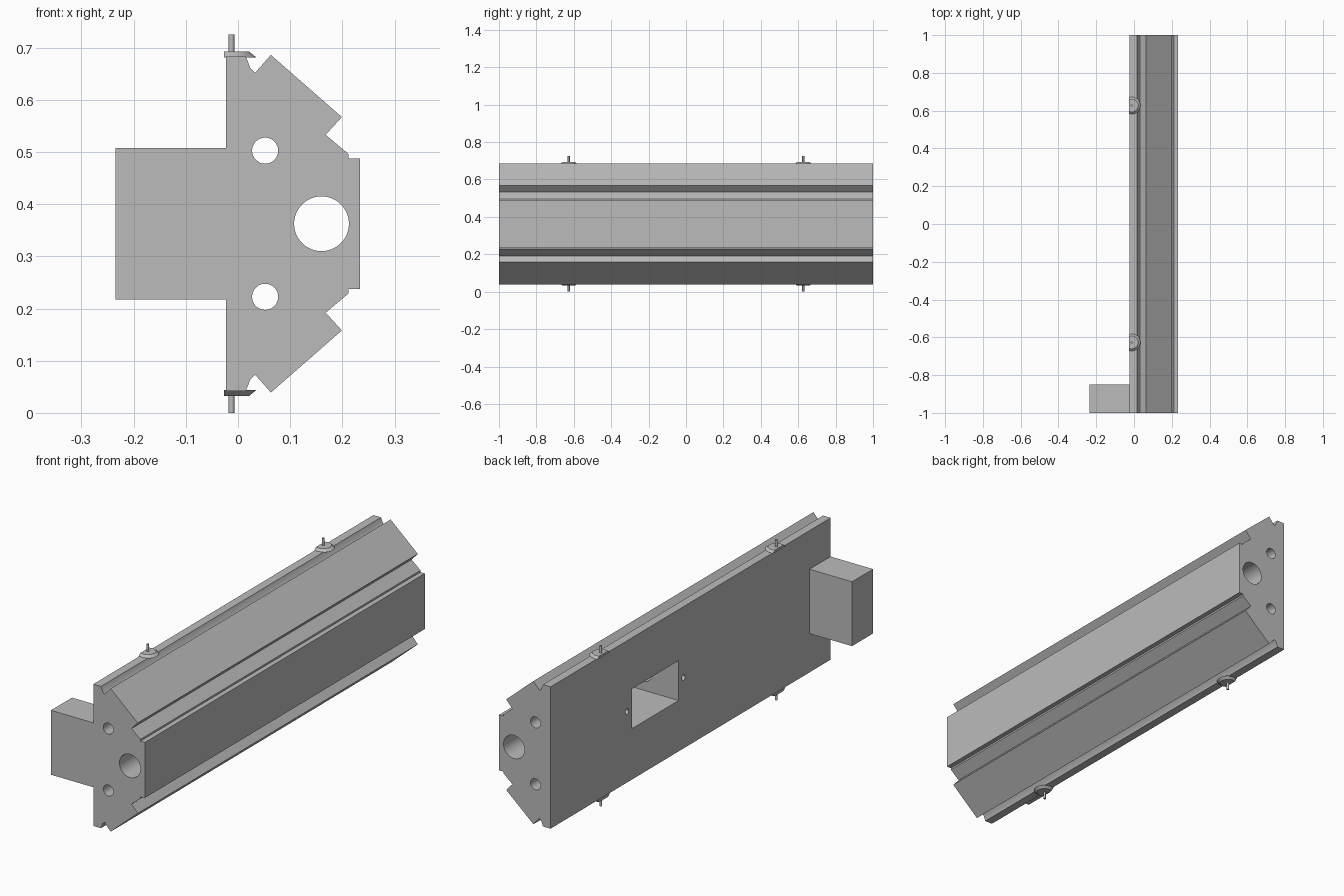
import bpy, bmesh, math
from mathutils import Matrix, Vector

cube = bpy.data.objects.get("Cube")
if cube:
    bpy.data.objects.remove(cube, do_unlink=True)

MID = 0.3625   # mirror height of the section

grey = bpy.data.materials.new("plain grey")
grey.use_nodes = True
colour = (0.5, 0.5, 0.5, 1)
grey.diffuse_color = colour
grey.node_tree.nodes["Principled BSDF"].inputs["Base Color"].default_value = colour


def finish(name, bm):
    bmesh.ops.recalc_face_normals(bm, faces=bm.faces[:])
    me = bpy.data.meshes.new(name)
    bm.to_mesh(me)
    bm.free()
    me.materials.append(grey)
    ob = bpy.data.objects.new(name, me)
    bpy.context.collection.objects.link(ob)
    return ob


def box(name, lo, hi):
    bm = bmesh.new()
    bmesh.ops.create_cube(bm, size=1)
    lo, hi = Vector(lo), Vector(hi)
    for v in bm.verts:
        v.co = (lo + hi) / 2 + v.co * (hi - lo)
    return finish(name, bm)


def cone(name, r1, r2, depth, centre, axis="Z", sides=48):
    bm = bmesh.new()
    bmesh.ops.create_cone(bm, cap_ends=True, segments=sides,
                          radius1=r1, radius2=r2, depth=depth)
    turn = {"Z": Matrix(), "Y": Matrix.Rotation(math.pi / 2, 4, "X"),
            "X": Matrix.Rotation(math.pi / 2, 4, "Y")}[axis]
    bm.transform(Matrix.Translation(centre) @ turn)
    return finish(name, bm)


def activate(ob):
    bpy.ops.object.select_all(action="DESELECT")
    ob.select_set(True)
    bpy.context.view_layer.objects.active = ob


def smooth(ob):
    activate(ob)
    bpy.ops.object.shade_smooth_by_angle(angle=math.radians(30))


def cut(ob, cutter):
    activate(ob)
    cutter.hide_render = True
    mod = ob.modifiers.new("cut", "BOOLEAN")
    mod.operation = "DIFFERENCE"
    mod.solver = "EXACT"
    mod.object = cutter
    bpy.ops.object.modifier_apply(modifier=mod.name)
    bpy.data.objects.remove(cutter, do_unlink=True)


# Long body: upper half of the section, mirrored and extruded along y
half = [(-0.023, 0.683), (0.015, 0.683), (0.024, 0.66), (0.033, 0.652),
        (0.063, 0.686), (0.199, 0.567), (0.168, 0.533), (0.212, 0.496),
        (0.212, 0.488), (0.234, 0.488)]
outline = half + [(x, 2 * MID - z) for x, z in reversed(half)]
bm = bmesh.new()
face = bm.faces.new([bm.verts.new((x, -1, z)) for x, z in outline])
new = bmesh.ops.extrude_face_region(bm, geom=[face])["geom"]
bmesh.ops.translate(bm, vec=(0, 2, 0),
                    verts=[g for g in new if isinstance(g, bmesh.types.BMVert)])
body = finish("body", bm)

# Lengthwise bores
cut(body, cone("main_bore", 0.0525, 0.0525, 2.2, (0.16, 0, MID), "Y", 64))
for s in (-1, 1):
    cut(body, cone("side_bore", 0.025, 0.025, 2.2, (0.052, 0, MID + s * 0.14), "Y"))

# Socket opening in the flat side, with a screw hole at each end
cut(body, box("socket", (-0.1, 0.086, 0.272), (0.215, 0.418, 0.452)))
for y in (0.05, 0.454):
    cut(body, cone("screw_hole", 0.012, 0.012, 0.12, (-0.023, y, MID), "X", 24))
smooth(body)

# Block on the flat side
box("side_block", (-0.235, -1, 0.217), (-0.023, -0.85, 0.508))

# Hinge pins: bevelled D-shaped flange and a thin pin, top and bottom
for level, s in (("upper", 1), ("lower", -1)):
    for end, y in (("front", -0.627), ("back", 0.627)):
        radii = (0.047, 0.034) if s > 0 else (0.034, 0.047)
        flange = cone(f"{level}_{end}_flange", *radii, 0.011,
                      (-0.0125, y, MID + s * 0.3245))
        cut(flange, box("trim", (-0.2, y - 0.1, -0.1), (-0.027, y + 0.1, 0.9)))
        smooth(flange)
        smooth(cone(f"{level}_{end}_pin", 0.0055, 0.0055, 0.036,
                    (-0.0125, y, MID + s * 0.3445), "Z", 24))
